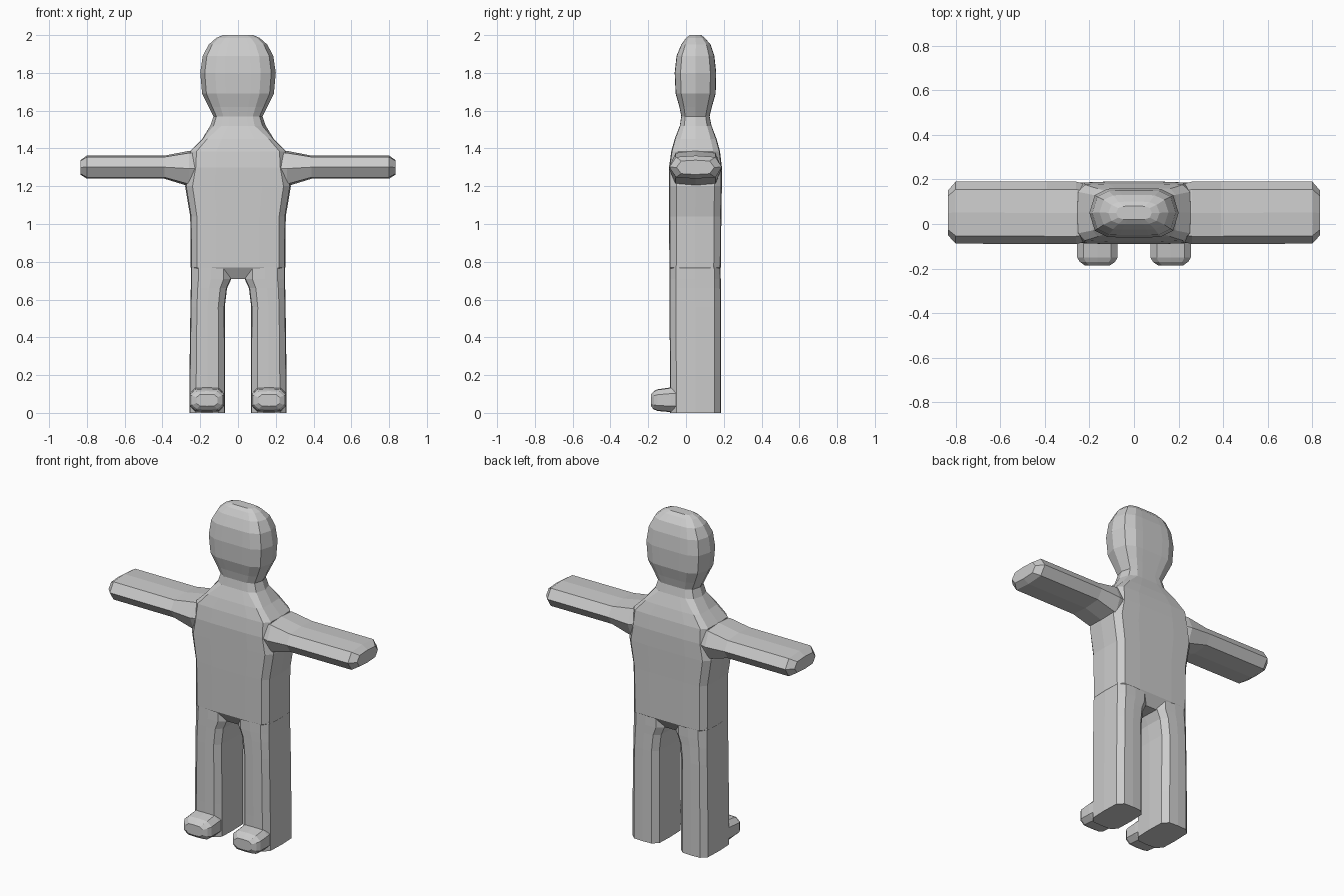
import bpy, bmesh
from mathutils import Vector

if "Cube" in bpy.data.objects:
    bpy.data.objects.remove(bpy.data.objects["Cube"])

grey = bpy.data.materials.new("plain grey")
grey.diffuse_color = (0.6, 0.6, 0.6, 1)
grey.use_nodes = True
grey.node_tree.nodes["Principled BSDF"].inputs["Base Color"].default_value = grey.diffuse_color

# Unit cross-sections (one quadrant each), mirrored into closed rings
HEAD = [(1, 0), (0.88, 0.72), (0.6, 0.98), (0, 1)]
TRUNK = [(1, 0), (0.98, 0.72), (0.86, 0.97), (0.45, 1), (0, 1)]
LIMB = [(1, 0), (0.96, 0.75), (0.62, 0.98), (0, 1)]
FOOT = [(1, 0), (1, 0.5), (0.68, 0.95), (0, 1)]
ARM = [(1, 0), (0.75, 0.88), (0, 1)]


def ring(quad):
    q = list(quad)
    half = q + [(-a, b) for a, b in reversed(q[:-1])]
    return half + [(a, -b) for a, b in reversed(half[1:-1])]


def loft(name, sections, axis):
    """sections: (position, u_min, u_max, v_min, v_max, quadrant)"""
    bm = bmesh.new()
    rings = []
    for p, u0, u1, v0, v1, quad in sections:
        vs = []
        for a, b in ring(quad):
            u = (u0 + u1) / 2 + a * (u1 - u0) / 2
            v = (v0 + v1) / 2 + b * (v1 - v0) / 2
            co = {"x": (p, u, v), "y": (u, p, v), "z": (u, v, p)}[axis]
            vs.append(bm.verts.new(Vector(co)))
        rings.append(vs)
    n = len(rings[0])
    for r, s in zip(rings, rings[1:]):
        for i in range(n):
            j = (i + 1) % n
            bm.faces.new((r[i], r[j], s[j], s[i]))
    bm.faces.new(rings[0])
    bm.faces.new(rings[-1])
    bmesh.ops.recalc_face_normals(bm, faces=bm.faces)
    me = bpy.data.meshes.new(name)
    bm.to_mesh(me)
    bm.free()
    me.materials.append(grey)
    ob = bpy.data.objects.new(name, me)
    bpy.context.collection.objects.link(ob)
    return ob


def sym(z, w, y0, y1, quad):
    return (z, -w, w, y0, y1, quad)


# Head, neck and trunk in one loft (head outline stretched to the trunk's point count)
SKULL = [HEAD[0], HEAD[1], HEAD[2], (0.35, 1), HEAD[3]]
body = loft("body", [
    sym(2.0, 0.08, 0.02, 0.08, SKULL),
    sym(1.985, 0.115, 0.0, 0.10, SKULL),
    sym(1.95, 0.155, -0.025, 0.13, SKULL),
    sym(1.89, 0.187, -0.05, 0.15, SKULL),
    sym(1.80, 0.20, -0.06, 0.16, SKULL),
    sym(1.69, 0.19, -0.055, 0.157, SKULL),
    sym(1.62, 0.155, -0.035, 0.137, SKULL),
    sym(1.57, 0.13, -0.025, 0.125, SKULL),
    sym(1.52, 0.147, -0.033, 0.135, SKULL),
    sym(1.45, 0.19, -0.06, 0.162, TRUNK),
    sym(1.385, 0.255, -0.078, 0.18, TRUNK),
    sym(1.30, 0.26, -0.09, 0.19, TRUNK),
    sym(1.20, 0.28, -0.09, 0.19, TRUNK),
    sym(1.04, 0.253, -0.09, 0.187, TRUNK),
    sym(0.77, 0.251, -0.088, 0.185, TRUNK),
    sym(0.71, 0.21, -0.05, 0.145, TRUNK)], "z")

# Arms run through the chest as a single bar
right = [(0.10, -0.05, 0.15, 1.21, 1.39, ARM),
         (0.26, -0.09, 0.19, 1.20, 1.387, ARM),
         (0.39, -0.09, 0.19, 1.24, 1.362, ARM),
         (0.80, -0.088, 0.19, 1.24, 1.362, ARM),
         (0.835, -0.05, 0.15, 1.262, 1.338, ARM)]
parts = [loft("arms", [(-s[0],) + s[1:] for s in reversed(right)] + right, "x")]

# Legs and feet
for side, label in ((1, "left"), (-1, "right")):
    def span(a, b):
        return (a, b) if side > 0 else (-b, -a)
    parts.append(loft(label + "_leg", [
        (0.0, *span(0.068, 0.257), -0.085, 0.185, LIMB),
        (0.20, *span(0.068, 0.257), -0.085, 0.185, LIMB),
        (0.56, *span(0.07, 0.252), -0.087, 0.185, LIMB),
        (0.66, *span(0.058, 0.25), -0.087, 0.184, LIMB),
        (0.71, *span(0.035, 0.25), -0.087, 0.184, LIMB),
        (0.78, *span(0.035, 0.249), -0.086, 0.183, LIMB),
        (0.86, *span(0.08, 0.20), -0.02, 0.12, LIMB)], "z"))
    parts.append(loft(label + "_foot", [
        (0.02, *span(0.08, 0.245), 0.002, 0.14, FOOT),
        (-0.08, *span(0.073, 0.255), 0.004, 0.135, FOOT),
        (-0.15, *span(0.073, 0.255), 0.01, 0.125, FOOT),
        (-0.17, *span(0.085, 0.243), 0.018, 0.115, FOOT),
        (-0.186, *span(0.108, 0.22), 0.035, 0.098, FOOT)], "y"))

# Fuse the limbs into the body
bpy.context.view_layer.objects.active = body
for part in parts:
    mod = body.modifiers.new("fuse", "BOOLEAN")
    mod.operation = "UNION"
    mod.solver = "EXACT"
    mod.object = part
    bpy.ops.object.modifier_apply(modifier=mod.name)
    bpy.data.objects.remove(part)
